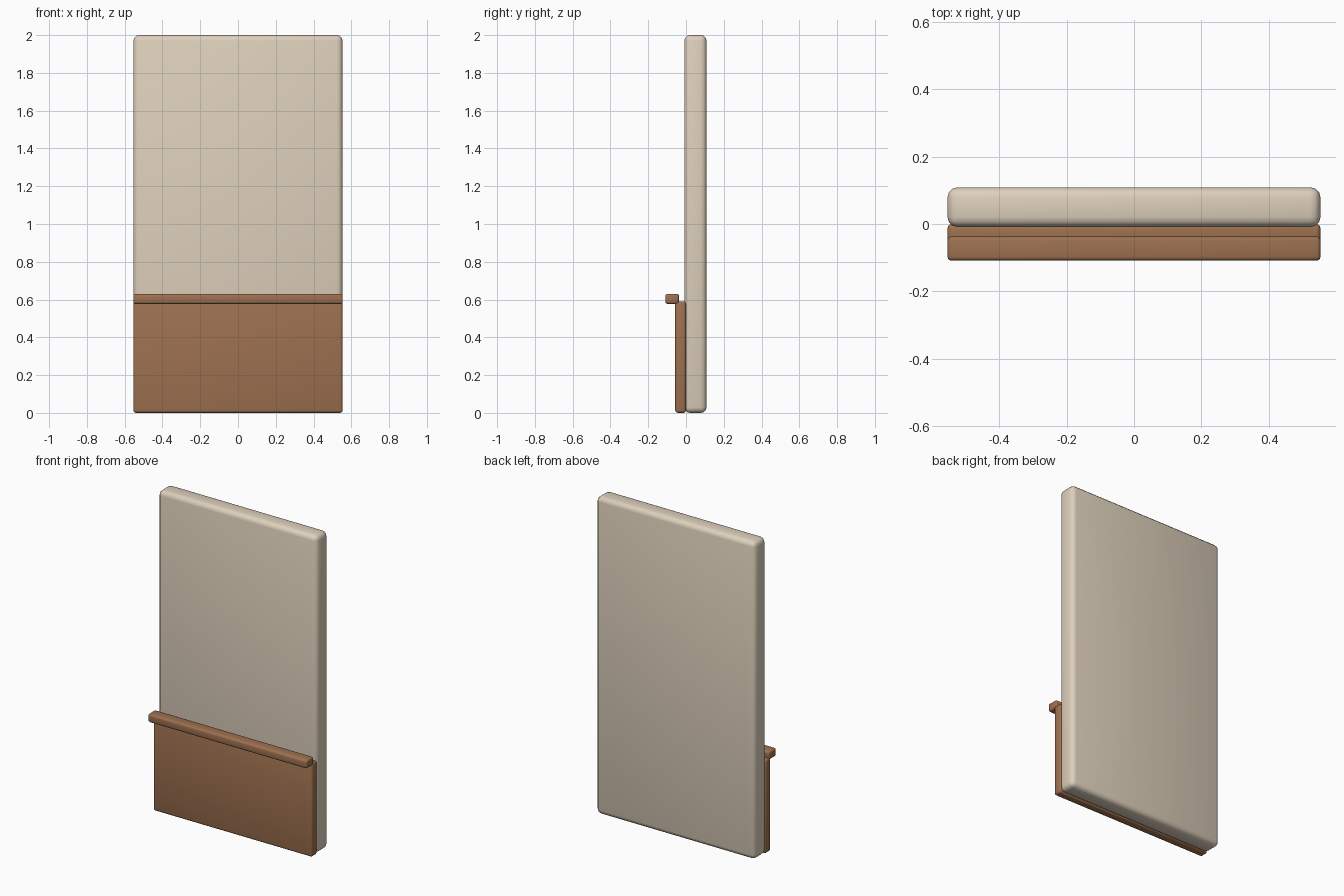
import bpy

if "Cube" in bpy.data.objects:
    bpy.data.objects.remove(bpy.data.objects["Cube"])


def material(name, color):
    m = bpy.data.materials.new(name)
    m.diffuse_color = color
    m.use_nodes = True
    m.node_tree.nodes["Principled BSDF"].inputs["Base Color"].default_value = m.diffuse_color
    return m


plaster = material("plaster", (0.73, 0.63, 0.50, 1))
wood = material("wood", (0.34, 0.165, 0.08, 1))
HALF_WIDTH = 0.554


def slab(name, y, z, radius, mat):
    """Rounded full-width box spanning the given y and z ranges."""
    bpy.ops.mesh.primitive_cube_add(
        size=1, location=(0, (y[0] + y[1]) / 2, (z[0] + z[1]) / 2))
    ob = bpy.context.object
    ob.name = name
    ob.scale = (2 * HALF_WIDTH, y[1] - y[0], z[1] - z[0])
    bpy.ops.object.transform_apply(location=False, rotation=False, scale=True)
    ob.data.materials.append(mat)
    bevel = ob.modifiers.new("rounded_edges", 'BEVEL')
    bevel.width = radius
    bevel.segments = 3
    bpy.ops.object.modifier_apply(modifier=bevel.name)
    bpy.ops.object.shade_smooth_by_angle()
    return ob


# Wall panel, lower wainscot board and projecting chair rail
slab("wall_panel", (-0.009, 0.109), (0.0, 2.0), 0.03, plaster)
slab("wainscot_board", (-0.057, 0.0), (0.0, 0.59), 0.014, wood)
slab("chair_rail", (-0.109, -0.037), (0.577, 0.63), 0.012, wood)
